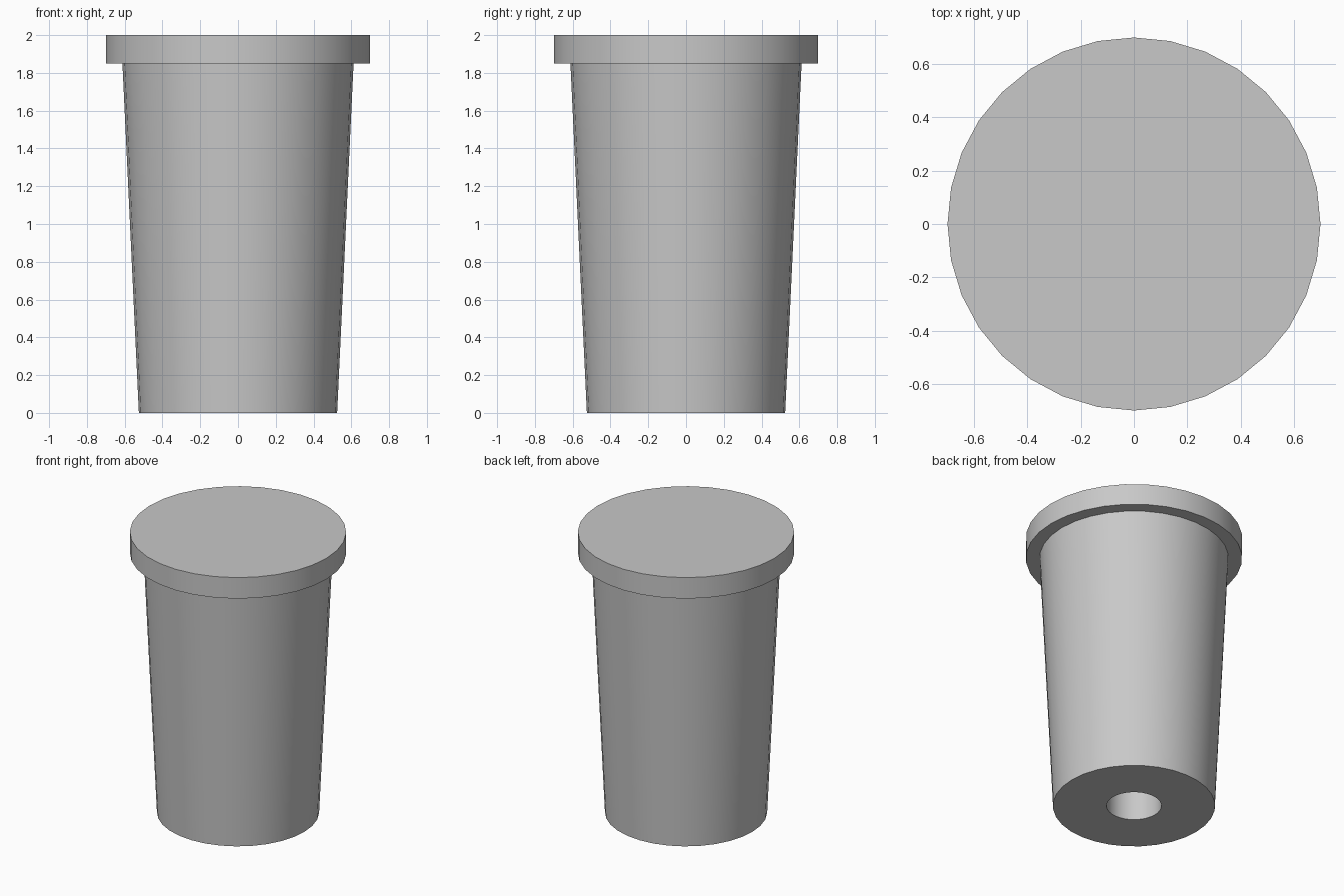
import bpy, bmesh, math
from mathutils import Vector

SIDES = 32

cube = bpy.data.objects.get("Cube")
if cube:
    bpy.data.objects.remove(cube, do_unlink=True)

# Plain grey
grey = bpy.data.materials.new("light_grey")
grey.use_nodes = True
colour = (0.58, 0.58, 0.58, 1.0)
grey.diffuse_color = colour
grey.node_tree.nodes["Principled BSDF"].inputs["Base Color"].default_value = colour


def lathe(name, profile):
    """Turn a (radius, height) profile around z, closing both ends with a disc."""
    bm = bmesh.new()
    rings = []
    for radius, height in profile:
        angles = [math.tau * i / SIDES for i in range(SIDES)]
        rings.append([bm.verts.new(Vector((radius * math.cos(a), radius * math.sin(a), height)))
                      for a in angles])
    for low, high in zip(rings, rings[1:]):
        for i in range(SIDES):
            j = (i + 1) % SIDES
            bm.faces.new((low[i], low[j], high[j], high[i]))
    bm.faces.new(rings[0])
    bm.faces.new(rings[-1])
    bmesh.ops.recalc_face_normals(bm, faces=bm.faces)
    mesh = bpy.data.meshes.new(name)
    bm.to_mesh(mesh)
    bm.free()
    mesh.materials.append(grey)
    obj = bpy.data.objects.new(name, mesh)
    bpy.context.collection.objects.link(obj)
    bpy.ops.object.select_all(action="DESELECT")
    obj.select_set(True)
    bpy.context.view_layer.objects.active = obj
    bpy.ops.object.shade_smooth_by_angle(angle=math.radians(30))
    return obj


# One turned solid: blind hole, base, tapered body, wide flat cap
lathe("tapered_plug", [
    (0.178, 1.0), (0.178, 0.0),
    (0.525, 0.0), (0.612, 1.85),
    (0.70, 1.85), (0.70, 2.0),
])
